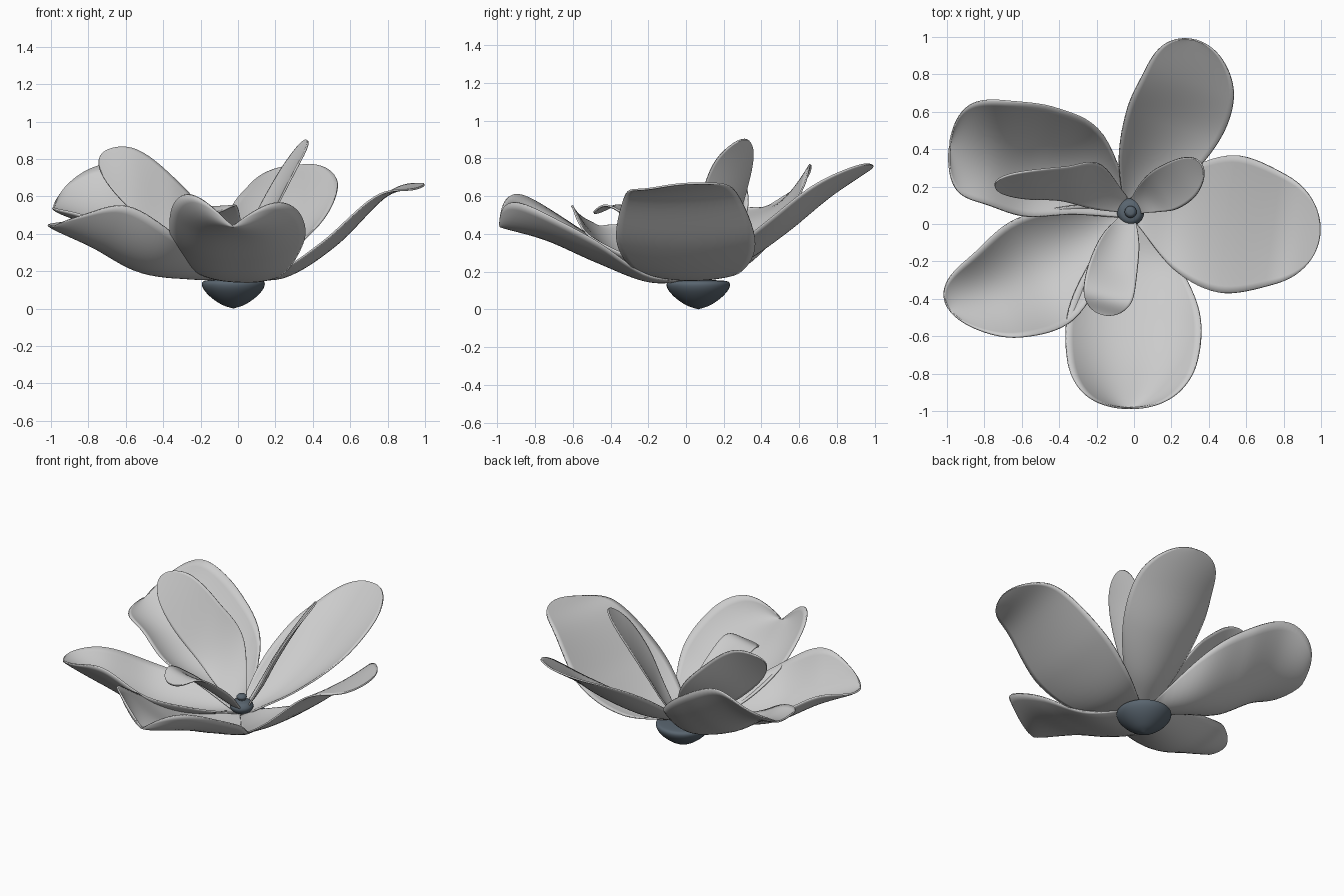
import bpy, bmesh
from math import sin, pi, sqrt
from mathutils import Vector


def spline(pts, t):
    # Catmull-Rom through evenly spaced stations
    n = len(pts) - 1
    i = min(int(t * n), n - 1)
    u = t * n - i
    p1, p2 = Vector(pts[i]), Vector(pts[i + 1])
    p0 = Vector(pts[i - 1]) if i > 0 else 2 * p1 - p2
    p3 = Vector(pts[i + 2]) if i + 2 <= n else 2 * p2 - p1
    return 0.5 * (2 * p1 + (p2 - p0) * u + (2 * p0 - 5 * p1 + 4 * p2 - p3) * u * u
                  + (3 * p1 - p0 - 3 * p2 + p3) * u ** 3)


def petal(name, stations, blunt=8, power=2, skew=0, rows=40, cols=20):
    # station = spine x, y, z, half width, edge lift, sideways tilt
    st = [Vector(s) for s in stations]
    d = (st[-1] - st[0])
    axis = Vector((d[0], d[1], 0)).normalized()
    side = Vector((-axis.y, axis.x, 0))
    bm = bmesh.new()
    grid = []
    for i in range(rows + 1):
        t = sin(i / rows * pi / 2)
        x, y, z, w, cup, tilt = spline(st, t)
        tip = sqrt(max(0, 1 - t ** blunt))
        row = []
        for j in range(cols + 1):
            s = (2 * j / cols - 1)
            lift = (cup * abs(s) ** power + tilt * s) * tip
            offset = side * (s * w * tip) + axis * (skew * s * t * t * tip)
            row.append(bm.verts.new(Vector((x, y, z + lift)) + offset))
        grid.append(row)
    for a, b in zip(grid, grid[1:]):
        for j in range(cols):
            bm.faces.new((a[j + 1], a[j], b[j], b[j + 1]))
    bmesh.ops.remove_doubles(bm, verts=bm.verts, dist=1e-4)
    for f in bm.faces:
        f.smooth = True
    ob = add_object(name, bm)
    mod = ob.modifiers.new("thickness", 'SOLIDIFY')
    mod.thickness = 0.01
    mod.offset = 0


def add_object(name, bm):
    bmesh.ops.recalc_face_normals(bm, faces=bm.faces)
    me = bpy.data.meshes.new(name)
    bm.to_mesh(me)
    bm.free()
    ob = bpy.data.objects.new(name, me)
    bpy.context.collection.objects.link(ob)
    return ob


def lathe(name, profile, centre, mat, samples=28):
    bm = bmesh.new()
    pts = [spline(profile, i / samples) for i in range(samples + 1)]
    vs = [bm.verts.new((max(p[0], 0), 0, p[1])) for p in pts]
    es = [bm.edges.new(e) for e in zip(vs, vs[1:])]
    bmesh.ops.spin(bm, geom=vs + es, cent=(0, 0, 0), axis=(0, 0, 1), angle=2 * pi, steps=40)
    bmesh.ops.remove_doubles(bm, verts=bm.verts, dist=1e-4)
    for f in bm.faces:
        f.smooth = True
    ob = add_object(name, bm)
    ob.location = centre
    ob.data.materials.append(mat)


# Outer petals
petal("outer_petal_right", [
    (0.02, 0.05, 0.16, 0.05, 0, 0),
    (0.25, 0.02, 0.17, 0.27, 0.03, 0),
    (0.50, 0.00, 0.33, 0.37, 0.03, 0),
    (0.78, -0.03, 0.595, 0.31, 0.02, 0.01),
    (0.995, -0.06, 0.66, 0.25, 0, 0.03)])
petal("outer_petal_back", [
    (-0.01, 0.08, 0.16, 0.05, 0, 0),
    (0.10, 0.30, 0.25, 0.19, 0.09, 0.03),
    (0.21, 0.53, 0.41, 0.26, 0.10, 0.03),
    (0.295, 0.75, 0.60, 0.26, 0.06, 0.0),
    (0.32, 0.985, 0.765, 0.23, 0.02, -0.02)], skew=-0.03)
petal("outer_petal_back_left", [
    (-0.03, 0.08, 0.16, 0.05, 0, 0),
    (-0.25, 0.27, 0.21, 0.23, 0.14, -0.09),
    (-0.50, 0.33, 0.31, 0.30, 0.19, -0.14),
    (-0.75, 0.385, 0.47, 0.28, 0.16, -0.14),
    (-0.985, 0.42, 0.54, 0.27, 0.08, -0.08)], blunt=14, skew=-0.06)
petal("outer_petal_front_left", [
    (-0.04, 0.06, 0.16, 0.05, 0, 0),
    (-0.25, -0.08, 0.16, 0.20, 0.10, 0),
    (-0.49, -0.25, 0.195, 0.31, 0.17, 0.03),
    (-0.74, -0.39, 0.33, 0.265, 0.18, 0.05),
    (-0.985, -0.46, 0.44, 0.21, 0.06, 0.03)], skew=-0.03)
petal("outer_petal_front", [
    (-0.01, 0.04, 0.155, 0.05, 0, 0),
    (0.00, -0.20, 0.15, 0.23, 0.04, -0.01),
    (0.00, -0.47, 0.25, 0.35, 0.11, 0),
    (-0.01, -0.74, 0.37, 0.345, 0.15, -0.015),
    (-0.03, -0.985, 0.44, 0.25, 0.22, -0.03)], blunt=16, power=2.5)

# Inner petals
petal("inner_petal_left", [
    (-0.04, 0.10, 0.18, 0.04, 0, 0),
    (-0.20, 0.20, 0.36, 0.12, 0.03, -0.12),
    (-0.38, 0.215, 0.53, 0.09, 0.02, -0.17),
    (-0.56, 0.21, 0.69, 0.08, 0, -0.17),
    (-0.745, 0.21, 0.79, 0.07, 0, -0.12)])
petal("inner_petal_right", [
    (0.00, 0.09, 0.18, 0.04, 0, 0),
    (0.08, 0.14, 0.32, 0.09, 0.04, -0.02),
    (0.16, 0.18, 0.50, 0.12, 0.04, -0.04),
    (0.26, 0.24, 0.71, 0.12, 0.02, -0.04),
    (0.36, 0.32, 0.90, 0.10, 0, -0.02)])
petal("inner_petal_front", [
    (-0.03, 0.04, 0.18, 0.04, 0, 0),
    (-0.07, -0.08, 0.29, 0.10, 0.04, 0),
    (-0.11, -0.23, 0.42, 0.13, 0.04, 0),
    (-0.14, -0.38, 0.54, 0.14, 0.01, 0),
    (-0.17, -0.485, 0.51, 0.12, 0, 0)])

# Flower base and pistil
mat = bpy.data.materials.new("slate")
mat.diffuse_color = (0.10, 0.13, 0.16, 1)
lathe("flower_base", [(0, 0), (0.06, 0.02), (0.12, 0.06), (0.16, 0.105),
                      (0.166, 0.14), (0.13, 0.152), (0, 0.157)], (-0.025, 0.065, 0), mat)
lathe("pistil", [(0, 0.15), (0.05, 0.16), (0.073, 0.195), (0.055, 0.225), (0.022, 0.235),
                 (0.032, 0.255), (0.02, 0.272), (0, 0.275)], (-0.018, 0.065, 0), mat)
